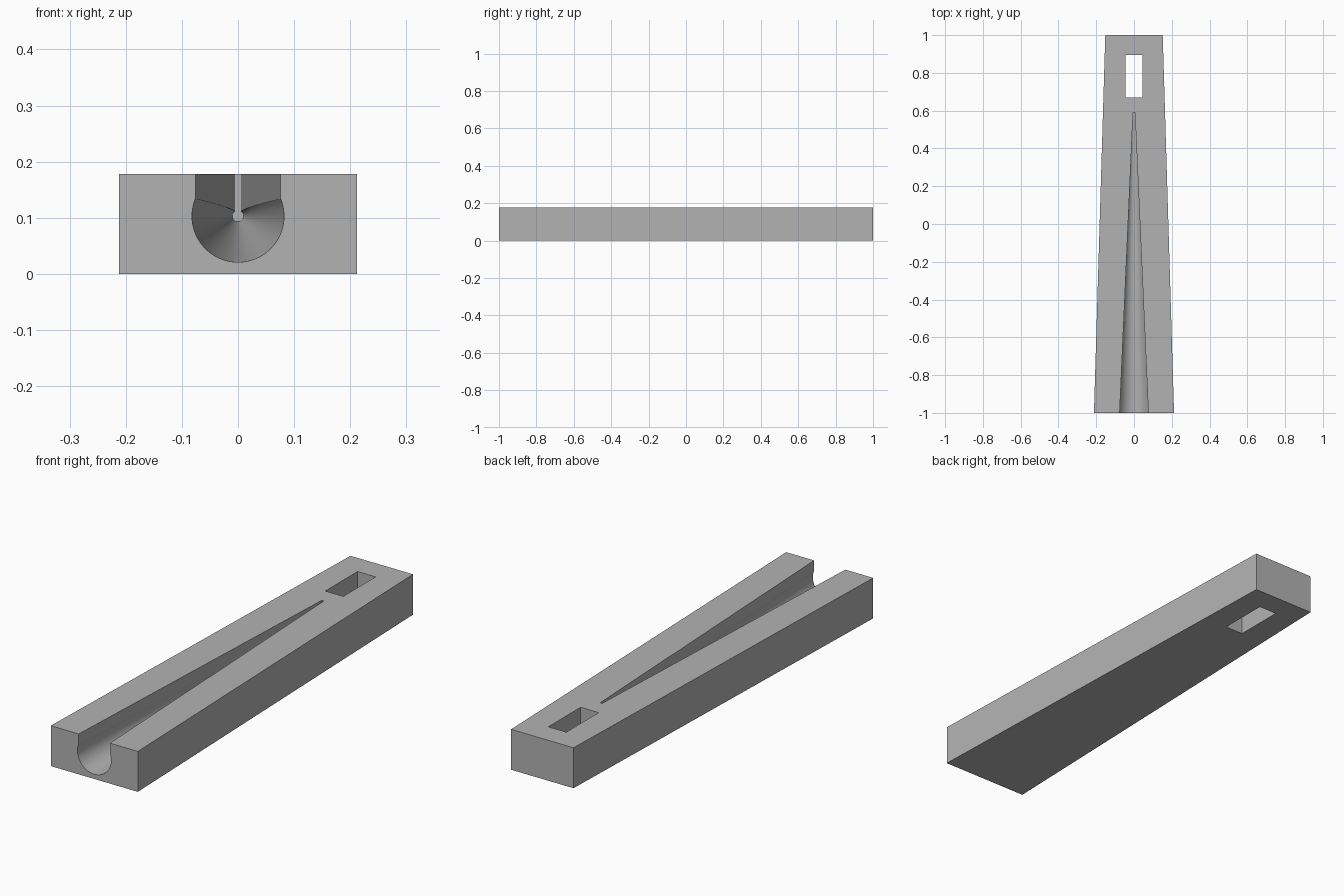
import bpy, bmesh, math
from mathutils import Matrix

if "Cube" in bpy.data.objects:
    bpy.data.objects.remove(bpy.data.objects["Cube"], do_unlink=True)

HEIGHT = 0.178
AXIS_Z = 0.103

grey = bpy.data.materials.new("plain_grey")
grey.use_nodes = True
colour = (0.45, 0.45, 0.45, 1)
grey.diffuse_color = colour
grey.node_tree.nodes["Principled BSDF"].inputs["Base Color"].default_value = colour


def make_object(name, bm):
    bmesh.ops.recalc_face_normals(bm, faces=bm.faces)
    mesh = bpy.data.meshes.new(name)
    bm.to_mesh(mesh)
    bm.free()
    mesh.materials.append(grey)
    obj = bpy.data.objects.new(name, mesh)
    bpy.context.collection.objects.link(obj)
    return obj


def tapered_box(name, y0, y1, half0, half1, z0, z1):
    """Box whose half width runs from half0 at y0 to half1 at y1."""
    bm = bmesh.new()
    bmesh.ops.create_cube(bm, size=2)
    for v in bm.verts:
        front = v.co.y < 0
        v.co = (v.co.x * (half0 if front else half1),
                y0 if front else y1,
                z0 if v.co.z < 0 else z1)
    return make_object(name, bm)


def cone_along_y(name, y0, y1, r0, r1, z):
    bm = bmesh.new()
    turn = Matrix.Translation((0, (y0 + y1) / 2, z)) @ Matrix.Rotation(-math.pi / 2, 4, "X")
    bmesh.ops.create_cone(bm, cap_ends=True, segments=96, radius1=r0,
                          radius2=r1, depth=y1 - y0, matrix=turn)
    return make_object(name, bm)


# Tapered block
body = tapered_box("tapered_block", -1, 1, 0.212, 0.152, 0, HEIGHT)

# Conical bore, its open top slot and the rectangular through hole;
# the bore and slot overshoot the front end along their own tapers
START, END, OVER = -1, 0.59, 0.1


def overshoot(front, back):
    return front + (front - back) * OVER / (END - START)


cutters = [
    cone_along_y("bore_cutter", START - OVER, END, overshoot(0.082, 0.01), 0.01, AXIS_Z),
    tapered_box("slot_cutter", START - OVER, END, overshoot(0.076, 0.005), 0.005,
                AXIS_Z, HEIGHT + 0.1),
    tapered_box("hole_cutter", 0.67, 0.895, 0.044, 0.044, -0.1, HEIGHT + 0.1),
]

bpy.ops.object.select_all(action="DESELECT")
body.select_set(True)
bpy.context.view_layer.objects.active = body
for cutter in cutters:
    cutter.hide_render = True
    cut = body.modifiers.new(cutter.name, "BOOLEAN")
    cut.operation = "DIFFERENCE"
    cut.solver = "EXACT"
    cut.object = cutter
    bpy.ops.object.modifier_apply(modifier=cut.name)
    bpy.data.objects.remove(cutter, do_unlink=True)

# Smooth the bore, keep the block edges crisp
bpy.ops.object.shade_smooth_by_angle(angle=math.radians(15))
